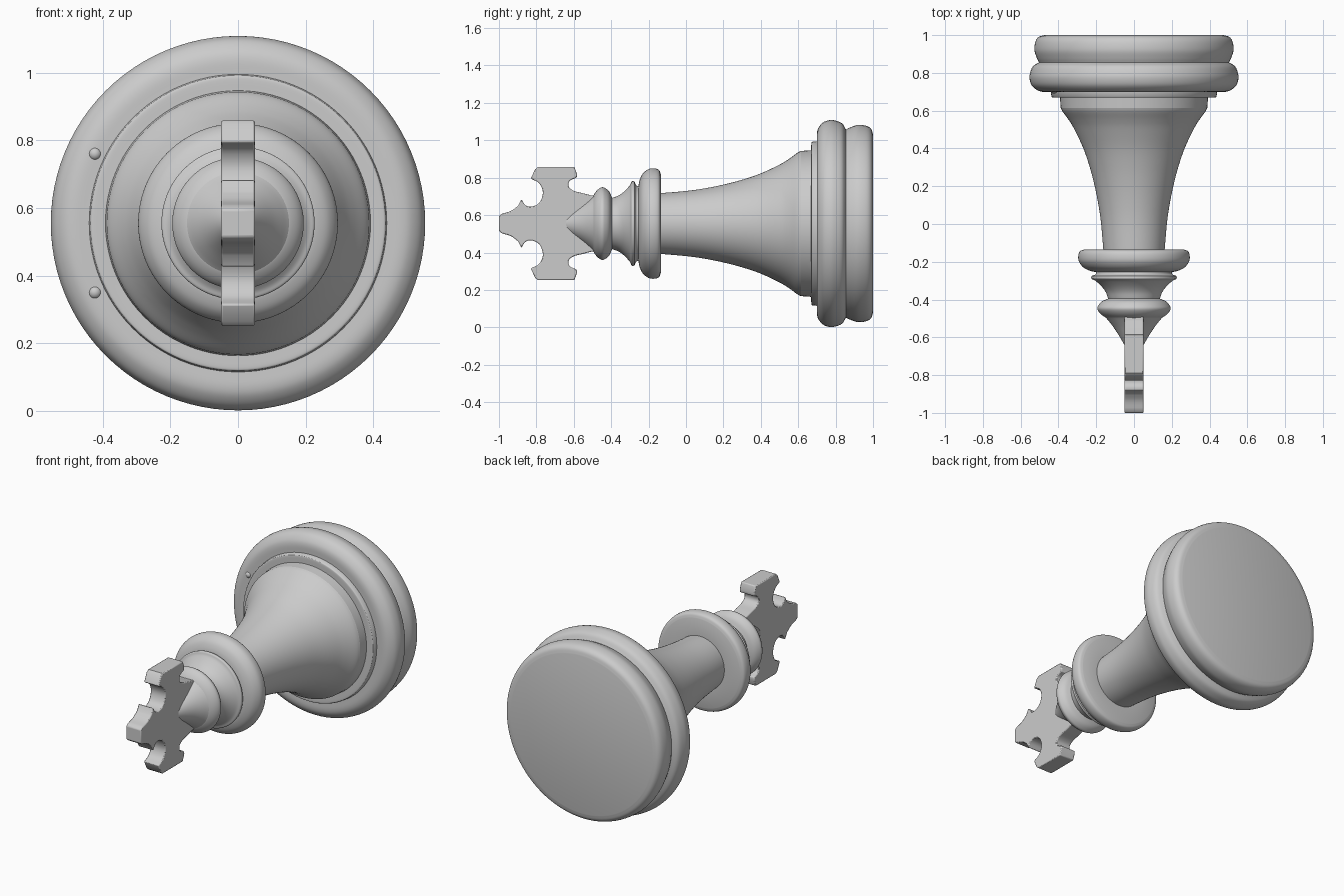
import bpy, bmesh, math
from mathutils import Vector

if "Cube" in bpy.data.objects:
    bpy.data.objects.remove(bpy.data.objects["Cube"])

AXIS_Z = 0.555


def smooth_run(pts, steps=5):
    """Catmull-Rom curve through a run of 2D points."""
    p = [Vector(q) for q in pts]
    if len(p) < 3:
        return p
    p = [2 * p[0] - p[1]] + p + [2 * p[-1] - p[-2]]
    out = []
    for a, b, c, d in zip(p, p[1:], p[2:], p[3:]):
        for i in range(steps):
            t = i / steps
            out.append(0.5 * (2 * b + (c - a) * t + (2 * a - 5 * b + 4 * c - d) * t * t
                              + (3 * b - a - 3 * c + d) * t ** 3))
    return out + [p[-2]]


def finish(name, bm, angle):
    bmesh.ops.remove_doubles(bm, verts=bm.verts, dist=1e-5)
    bmesh.ops.recalc_face_normals(bm, faces=bm.faces)
    mesh = bpy.data.meshes.new(name)
    bm.to_mesh(mesh)
    bm.free()
    ob = bpy.data.objects.new(name, mesh)
    bpy.context.collection.objects.link(ob)
    bpy.ops.object.select_all(action='DESELECT')
    ob.select_set(True)
    bpy.context.view_layer.objects.active = ob
    bpy.ops.object.shade_smooth_by_angle(angle=math.radians(angle))
    return ob


def lathe(name, runs, sides=96):
    """Turn (y, radius) runs about the long axis; corners lie between runs."""
    bm = bmesh.new()
    prof = [q for run in runs for q in smooth_run(run)]
    verts = [bm.verts.new((0, y, AXIS_Z + r)) for y, r in prof]
    edges = [bm.edges.new(e) for e in zip(verts, verts[1:])]
    bmesh.ops.spin(bm, geom=verts + edges, cent=(0, 0, AXIS_Z), axis=(0, 1, 0),
                   angle=2 * math.pi, steps=sides, use_merge=True)
    return finish(name, bm, 40)


# Turned base with two rounded bands and two steps
lathe("base", [
    [(1.0, 0), (1.0, 0.475)],
    [(1.0, 0.475), (0.99, 0.505), (0.965, 0.522), (0.92, 0.527), (0.88, 0.515), (0.855, 0.503)],
    [(0.855, 0.503), (0.835, 0.535), (0.80, 0.55), (0.77, 0.553), (0.735, 0.542),
     (0.71, 0.515), (0.70, 0.485), (0.70, 0.44)],
    [(0.70, 0.44), (0.675, 0.437)],
    [(0.675, 0.437), (0.67, 0.43), (0.67, 0.392)],
    [(0.67, 0.392), (0.615, 0.388)]])

# Flared stem
lathe("stem", [[(0.615, 0.388), (0.595, 0.378), (0.55, 0.345), (0.5, 0.315), (0.4, 0.268),
                (0.3, 0.234), (0.2, 0.208), (0.1, 0.188), (0, 0.174), (-0.14, 0.162)]])

# Collar stack: wide disc, thin ring, concave waist, upper ring
lathe("collar", [
    [(-0.135, 0.162), (-0.135, 0.265)],
    [(-0.135, 0.265), (-0.145, 0.287), (-0.17, 0.295), (-0.20, 0.291), (-0.23, 0.268),
     (-0.247, 0.235), (-0.255, 0.20)],
    [(-0.255, 0.20), (-0.267, 0.205), (-0.275, 0.225)],
    [(-0.275, 0.225), (-0.29, 0.225), (-0.30, 0.205), (-0.33, 0.172), (-0.36, 0.15),
     (-0.395, 0.137)],
    [(-0.395, 0.137), (-0.41, 0.17), (-0.43, 0.188), (-0.45, 0.194), (-0.475, 0.178),
     (-0.495, 0.15), (-0.50, 0.125)]])

# Cone running from the collar into the flat finial
lathe("neck", [[(-0.49, 0.155), (-0.51, 0.137), (-0.55, 0.106), (-0.60, 0.074), (-0.66, 0.04)],
               [(-0.66, 0.04), (-0.66, 0)]])

# Flat cross finial: half outline as (y, height from axis), mirrored
half = [[(-0.47, 0.14), (-0.50, 0.15)],
        [(-0.505, 0.15), (-0.55, 0.162), (-0.60, 0.175), (-0.627, 0.197), (-0.622, 0.228), (-0.585, 0.245)],
        [(-0.582, 0.262), (-0.597, 0.303)],
        [(-0.79, 0.303), (-0.807, 0.29)],
        [(-0.83, 0.24), (-0.785, 0.215), (-0.765, 0.165), (-0.785, 0.11), (-0.83, 0.09),
         (-0.86, 0.10), (-0.88, 0.13)],
        [(-0.898, 0.095), (-0.935, 0.068), (-0.985, 0.052)],
        [(-1.0, 0.04)]]
outline = [q for run in half for q in smooth_run(run, 4)]
outline += [Vector((y, -h)) for y, h in reversed(outline)]
bm = bmesh.new()
face = bm.faces.new([bm.verts.new((-0.05, y, AXIS_Z + h)) for y, h in outline])
ext = bmesh.ops.extrude_face_region(bm, geom=[face])
bmesh.ops.translate(bm, vec=(0.10, 0, 0),
                    verts=[g for g in ext["geom"] if isinstance(g, bmesh.types.BMVert)])
finial = finish("cross_finial", bm, 35)
bev = finial.modifiers.new("soft_edges", 'BEVEL')
bev.width, bev.segments, bev.limit_method, bev.angle_limit = 0.006, 2, 'ANGLE', math.radians(50)

# Two tiny nubs on the base shoulder
for i, side in enumerate((-1, 1)):
    bm = bmesh.new()
    bmesh.ops.create_uvsphere(bm, u_segments=16, v_segments=10, radius=0.02)
    bmesh.ops.translate(bm, vec=(-0.423, 0.71, AXIS_Z + side * 0.205), verts=bm.verts)
    finish(f"base_nub_{i + 1}", bm, 40)
